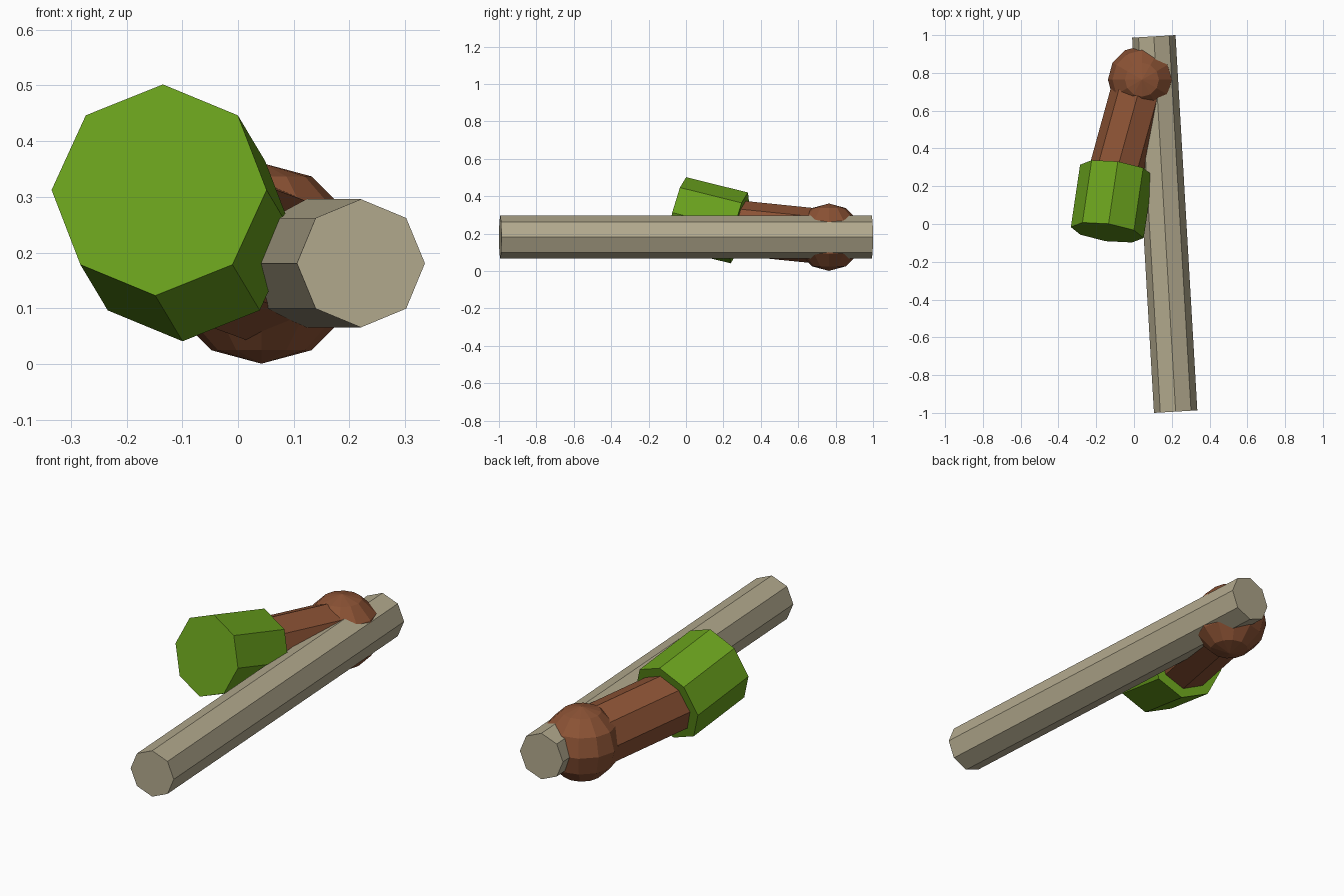
import bpy, bmesh
from mathutils import Vector, Matrix

if "Cube" in bpy.data.objects:
    bpy.data.objects.remove(bpy.data.objects["Cube"])


def paint(obj, name, color):
    mat = bpy.data.materials.new(name)
    mat.diffuse_color = (*color, 1)
    mat.use_nodes = True
    mat.node_tree.nodes["Principled BSDF"].inputs["Base Color"].default_value = mat.diffuse_color
    obj.data.materials.append(mat)


def finish(bm, name, mat_name, color):
    mesh = bpy.data.meshes.new(name)
    bm.to_mesh(mesh)
    bm.free()
    obj = bpy.data.objects.new(name, mesh)
    bpy.context.collection.objects.link(obj)
    paint(obj, mat_name, color)
    return obj


def octagon_prism(name, start, end, radius, mat_name, color):
    """Flat-shaded eight-sided bar between two points, one corner ridge facing up."""
    a, b = Vector(start), Vector(end)
    d = (b - a).normalized()
    u = d.cross(Vector((0, 0, 1))).normalized()
    v = u.cross(d)
    # columns: sideways, upward, along the bar (right-handed)
    rot = Matrix((u, v, -d)).transposed().to_4x4()
    bm = bmesh.new()
    bmesh.ops.create_cone(bm, cap_ends=True, segments=8, radius1=radius,
                          radius2=radius, depth=(b - a).length,
                          matrix=Matrix.Translation((a + b) / 2) @ rot)
    return finish(bm, name, mat_name, color)


SKIN = (0.26, 0.085, 0.035)
HAND = (0.042, 0.764, 0.181)

# Long staff
octagon_prism("staff", (0.2205, -0.9933, 0.181), (0.105, 0.9933, 0.181),
              0.115, "wood", (0.45, 0.40, 0.27))

# Sleeve around the upper arm
octagon_prism("sleeve", (-0.1415, -0.045, 0.3125), (-0.0925, 0.285, 0.2305),
              0.195, "green_cloth", (0.14, 0.35, 0.012))

# Forearm running from inside the sleeve to the hand
octagon_prism("forearm", (-0.115, 0.195, 0.239), HAND, 0.147, "skin", SKIN)

# Rounded hand gripping the staff
bm = bmesh.new()
bmesh.ops.create_uvsphere(bm, u_segments=12, v_segments=6, radius=0.18,
                          matrix=Matrix.Translation(HAND))
finish(bm, "hand", "hand_skin", SKIN)
